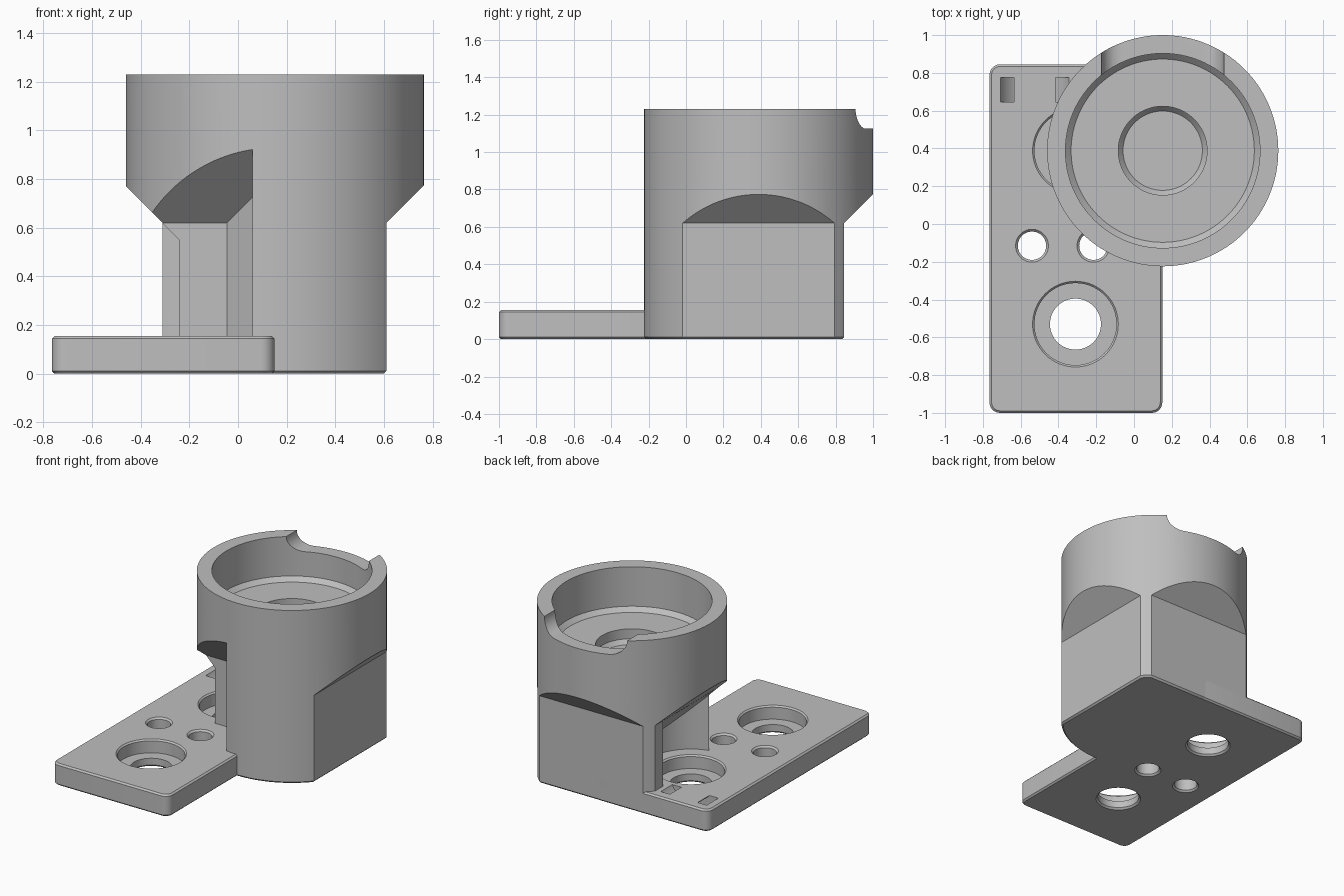
import bpy, bmesh, math

if "Cube" in bpy.data.objects:
    bpy.data.objects.remove(bpy.data.objects["Cube"], do_unlink=True)

grey = bpy.data.materials.new("plain grey")
grey.use_nodes = True
colour = (0.52, 0.52, 0.52, 1)
grey.diffuse_color = colour
grey.node_tree.nodes["Principled BSDF"].inputs["Base Color"].default_value = colour

CX, CY, R = 0.152, 0.388, 0.612      # cup axis and outer radius
TOP, PLATE_TOP, STEP = 1.23, 0.155, 0.62
LEFT, RIGHT, BACK = -0.31, 0.61, 0.845


def finish(name, bm):
    bmesh.ops.recalc_face_normals(bm, faces=bm.faces)
    mesh = bpy.data.meshes.new(name)
    bm.to_mesh(mesh)
    bm.free()
    mesh.materials.append(grey)
    ob = bpy.data.objects.new(name, mesh)
    bpy.context.collection.objects.link(ob)
    return ob


def extrude(name, points, low, high):
    """Prism whose end caps are placed by the functions low and high."""
    bm = bmesh.new()
    a = [bm.verts.new(low(u, v)) for u, v in points]
    b = [bm.verts.new(high(u, v)) for u, v in points]
    bm.faces.new(a)
    bm.faces.new(b)
    for i in range(len(a)):
        j = (i + 1) % len(a)
        bm.faces.new((a[i], a[j], b[j], b[i]))
    return finish(name, bm)


def lathe(name, profile, x, y, steps=64):
    """Closed solid turned round a vertical axis."""
    bm = bmesh.new()
    verts = [bm.verts.new((x + r, y, z)) for r, z in profile]
    edges = [bm.edges.new(pair) for pair in zip(verts, verts[1:])]
    bmesh.ops.spin(bm, geom=verts + edges, cent=(x, y, 0), axis=(0, 0, 1),
                   angle=math.tau, steps=steps, use_duplicate=False)
    bmesh.ops.remove_doubles(bm, verts=bm.verts, dist=1e-4)
    return finish(name, bm)


def arc(x, y, r, start, end, n):
    angles = [math.radians(start + (end - start) * i / n) for i in range(n + 1)]
    return [(x + r * math.cos(t), y + r * math.sin(t)) for t in angles]


def cut(ob, cutter):
    cutter.hide_render = True
    mod = ob.modifiers.new("cut", "BOOLEAN")
    mod.operation, mod.solver, mod.object = "DIFFERENCE", "EXACT", cutter
    bpy.context.view_layer.objects.active = ob
    bpy.ops.object.modifier_apply(modifier=mod.name)
    bpy.data.objects.remove(cutter, do_unlink=True)


def smooth(ob):
    bpy.ops.object.select_all(action="DESELECT")
    ob.select_set(True)
    bpy.context.view_layer.objects.active = ob
    bpy.ops.object.shade_smooth_by_angle(angle=math.radians(30))


# Base plate: rounded corners, chamfered rims
x0, x1, y0, y1 = -0.765, 0.15, -1.0, BACK
bm = bmesh.new()
bmesh.ops.create_cube(bm, size=1)
for v in bm.verts:
    v.co = ((x0 + x1) / 2 + v.co.x * (x1 - x0),
            (y0 + y1) / 2 + v.co.y * (y1 - y0), (v.co.z + 0.5) * PLATE_TOP)
upright = [e for e in bm.edges if abs(e.verts[0].co.z - e.verts[1].co.z) > 0.1]
bmesh.ops.bevel(bm, geom=upright, offset=0.055, segments=6, profile=0.5, affect="EDGES")
rims = [e for e in bm.edges if abs(e.verts[0].co.z - e.verts[1].co.z) < 1e-4]
bmesh.ops.bevel(bm, geom=rims, offset=0.011, segments=1, affect="EDGES")
plate = finish("base_plate", bm)

# Counterbored bolt holes
bolt = [(0, -0.01), (0.157, -0.01), (0.135, 0.012), (0.135, 0.06), (0.217, 0.06),
        (0.217, 0.145), (0.237, 0.165), (0, 0.165)]
for y in (-0.53, CY):
    cut(plate, lathe("bolt_hole", bolt, LEFT, y))

# Small pin holes
pin = [(0, -0.01), (0.097, -0.01), (0.075, 0.012), (0.075, 0.143), (0.097, 0.165), (0, 0.165)]
for x in (-0.54, -0.215):
    cut(plate, lathe("pin_hole", pin, x, -0.115, 48))

# Curved cable tie channel opening as two slots
band = arc(-0.525, 0.24, 0.2, 180, 360, 32) + arc(-0.525, 0.24, 0.139, 360, 180, 32)
cut(plate, extrude("tie_channel", band, lambda u, v: (u, 0.645, v), lambda u, v: (u, 0.775, v)))

# Cup body with stepped bore
body = lathe("cup_body", [
    (0, 0), (R - 0.012, 0), (R, 0.012), (R, TOP), (0.515, TOP), (0.515, 0.95),
    (0.485, 0.92), (0.235, 0.92), (0.235, 0.85), (0.21, 0.82), (0, 0.82)], CX, CY, 128)


# Flat sides under 45 degree overhangs
def flat_profile(edge):
    return [(edge - 0.112, -0.1), (edge, 0.012), (edge, STEP),
            (edge + 0.3, STEP + 0.3), (edge + 0.3, -0.1)]


cut(body, extrude("right_flat", flat_profile(RIGHT),
                  lambda u, v: (u, -2, v), lambda u, v: (u, 2, v)))
cut(body, extrude("back_flat", flat_profile(BACK),
                  lambda u, v: (-2, u, v), lambda u, v: (2, u, v)))
left = [(LEFT, -0.1), (LEFT, STEP), (LEFT - 0.3, STEP + 0.3), (LEFT - 0.3, -0.1)]
cut(body, extrude("left_flat", left, lambda u, v: (u, -2, v), lambda u, v: (u, 2, v)))

# Tool clearance beside the bolt hole, with a sloping roof
ring = arc(LEFT, CY, 0.311, 0, 360, 64)[:-1]
cut(body, extrude("bolt_clearance", ring, lambda u, v: (u, v, -0.12),
                  lambda u, v: (u, v, STEP + LEFT - u - 0.001)))

# Front corner notch above the pin holes
notch = [(-0.9, 0.085), (-0.045, 0.085), (0.06, -0.02), (0.06, -0.6), (-0.9, -0.6)]
cut(body, extrude("front_notch", notch, lambda u, v: (u, v, -0.15),
                  lambda u, v: (u, v, STEP + 0.085 - v)))

# Filleted dip in the back of the rim
dip = (arc(CX - 0.22, TOP, 0.105, 180, 270, 10) + arc(CX + 0.22, TOP, 0.105, 270, 360, 10)
       + [(CX + 0.325, TOP + 0.1), (CX - 0.325, TOP + 0.1)])
cut(body, extrude("rim_dip", dip, lambda u, v: (u, CY + 0.1, v), lambda u, v: (u, CY + 0.9, v)))

for part in (plate, body):
    smooth(part)
